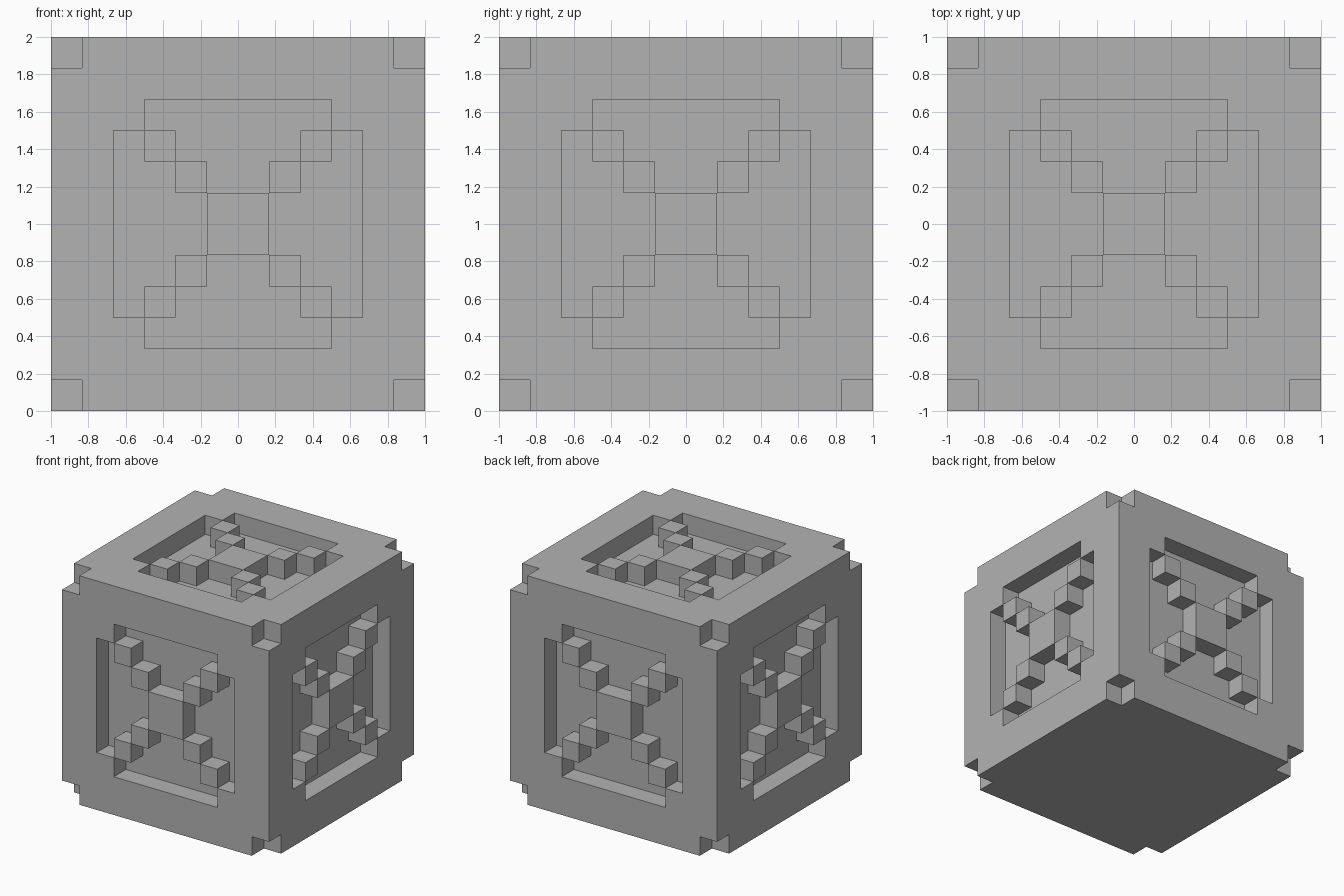
import bpy
import bmesh
from itertools import product
from math import radians
from mathutils import Matrix, Vector

default = bpy.data.objects.get("Cube")
if default:
    bpy.data.objects.remove(default, do_unlink=True)

U = 1 / 6                      # one block of the 12 x 12 x 12 cube
CENTRE = Vector((0, 0, 1))

grey = bpy.data.materials.new("grey")
grey.use_nodes = True
colour = (0.45, 0.45, 0.45, 1)
grey.diffuse_color = colour
grey.node_tree.nodes["Principled BSDF"].inputs["Base Color"].default_value = colour


def add_box(bm, centre, size, turn=Matrix()):
    place = Matrix.Translation(centre) @ Matrix.Diagonal((*size, 1))
    bmesh.ops.create_cube(bm, size=1, matrix=Matrix.Translation(CENTRE) @ turn @ place)


def make_object(name, bm):
    bmesh.ops.recalc_face_normals(bm, faces=bm.faces)
    mesh = bpy.data.meshes.new(name)
    bm.to_mesh(mesh)
    bm.free()
    mesh.materials.append(grey)
    obj = bpy.data.objects.new(name, mesh)
    bpy.context.collection.objects.link(obj)
    return obj


# Turns from the top face to each decorated face; the underside stays plain
TURNS = {
    "top": Matrix(),
    "front": Matrix.Rotation(radians(90), 4, "X"),
    "back": Matrix.Rotation(radians(-90), 4, "X"),
    "left": Matrix.Rotation(radians(90), 4, "Y"),
    "right": Matrix.Rotation(radians(-90), 4, "Y"),
}

# Cube body
bm = bmesh.new()
add_box(bm, (0, 0, 0), (2, 2, 2))
body = make_object("cube_body", bm)

# Cutter: notches at all eight corners
bm = bmesh.new()
for corner in product((-1, 1), repeat=3):
    add_box(bm, corner, (2 * U,) * 3)

# Cutter: a cross-shaped recess, one block deep, in each decorated face
for turn in TURNS.values():
    outline = []
    for quarter in range(4):
        spin = Matrix.Rotation(radians(90 * quarter), 4, "Z")
        for x, y in ((4, 3), (3, 3), (3, 4)):
            point = spin @ Vector((x * U, y * U, 5 * U))
            outline.append(bm.verts.new(CENTRE + turn @ point))
    floor = bm.faces.new(outline)
    walls = bmesh.ops.extrude_face_region(bm, geom=[floor], use_keep_orig=True)
    top_verts = [g for g in walls["geom"] if isinstance(g, bmesh.types.BMVert)]
    bmesh.ops.translate(bm, verts=top_verts, vec=turn @ Vector((0, 0, 2 * U)))
cutter = make_object("recess_cutter", bm)
cutter.hide_render = True

# Carve the body, then drop the cutter
carve = body.modifiers.new("carve", "BOOLEAN")
carve.operation = "DIFFERENCE"
carve.solver = "EXACT"
carve.object = cutter
bpy.context.view_layer.objects.active = body
bpy.ops.object.modifier_apply(modifier=carve.name)
bpy.data.objects.remove(cutter, do_unlink=True)

# Raised X pattern: a centre block with two blocks along each diagonal
for side, turn in TURNS.items():
    bm = bmesh.new()
    add_box(bm, (0, 0, 5.5 * U), (2 * U, 2 * U, U), turn)
    for sx, sy in product((-1, 1), repeat=2):
        for step in (1.5, 2.5):
            add_box(bm, (sx * step * U, sy * step * U, 5.5 * U), (U, U, U), turn)
    make_object(side + "_raised_blocks", bm)
